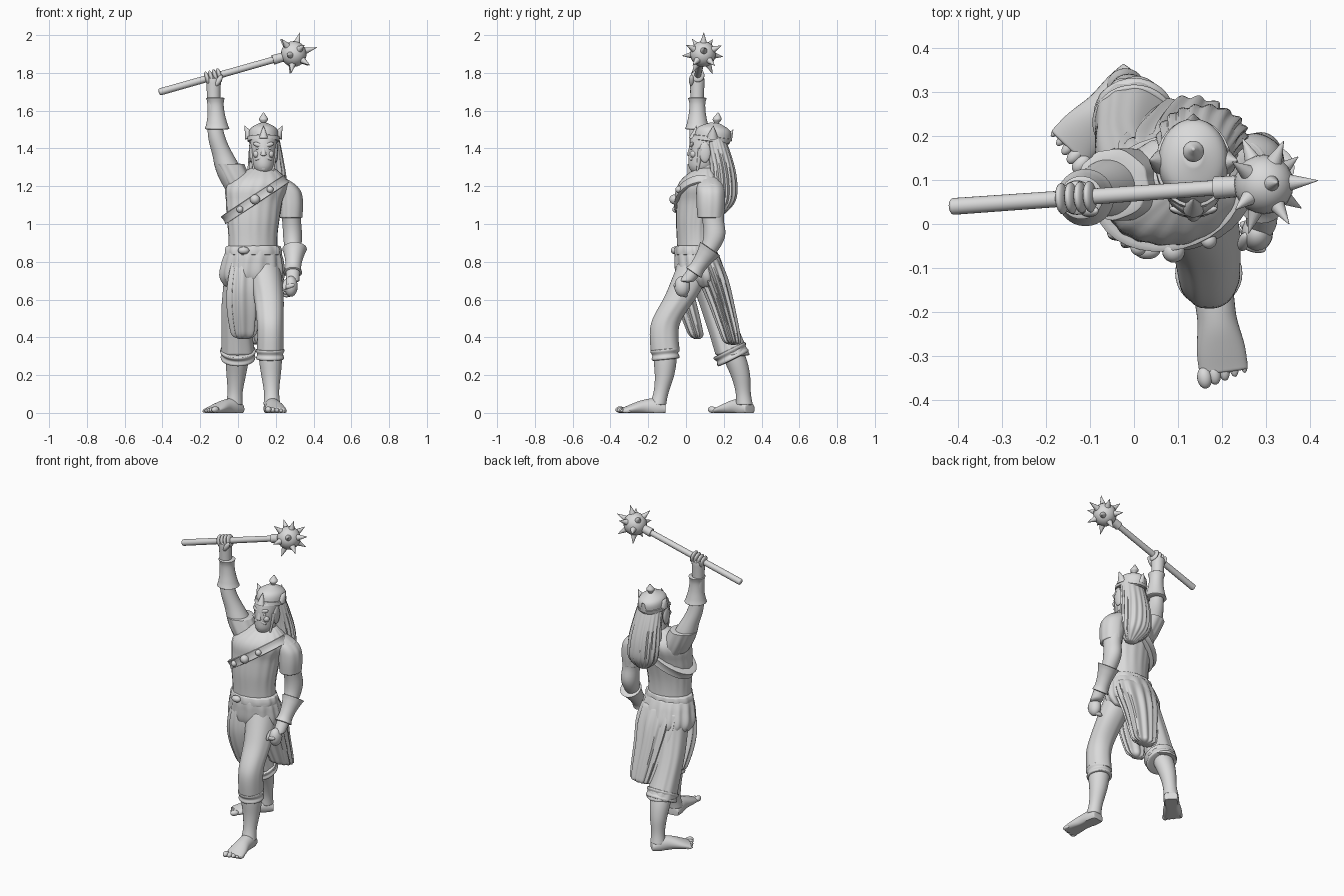
import bpy
import bmesh
from math import sin, cos, pi, radians, sqrt
from mathutils import Vector, Matrix

default = bpy.data.objects.get("Cube")
if default:
    bpy.data.objects.remove(default)

plain_grey = bpy.data.materials.new("plain_grey")
plain_grey.use_nodes = True
colour = (0.7, 0.7, 0.7, 1)
plain_grey.diffuse_color = colour
plain_grey.node_tree.nodes["Principled BSDF"].inputs["Base Color"].default_value = colour
X, Y, Z = Vector((1, 0, 0)), Vector((0, 1, 0)), Vector((0, 0, 1))
SIDES = (("right", -1), ("left", 1))


def finish(name, bm):
    """Turn a bmesh into a smooth shaded object."""
    bmesh.ops.recalc_face_normals(bm, faces=bm.faces)
    mesh = bpy.data.meshes.new(name)
    bm.to_mesh(mesh)
    bm.free()
    mesh.materials.append(plain_grey)
    mesh.shade_smooth()
    mesh.set_sharp_from_angle(angle=radians(45))
    bpy.context.collection.objects.link(bpy.data.objects.new(name, mesh))


def sample(values, t):
    """Smooth curve through evenly spaced numbers or points."""
    last = len(values) - 1
    if last == 0:
        return values[0]
    i = min(int(t * last), last - 1)
    a, b, c, d = (values[max(0, min(last, i + k))] for k in (-1, 0, 1, 2))
    s = t * last - i
    return b + (c - a + (a * 2 - b * 5 + c * 4 - d + ((b - c) * 3 + d - a) * s) * s) * (s / 2)


def tube(name, path, widths, flat=(1,), u=X, v=Y, folds=0, depth=0, soft=.03, rings=32):
    """Elliptical body along a path, with round ends and optional cloth folds; stays above ground."""
    path = [Vector(point) for point in path]
    sides = 96 if folds else 32
    bm = bmesh.new()
    loops = []
    for j in range(rings + 1):
        t = (1 - cos(pi * j / rings)) / 2
        end = min(1, t / soft, (1 - t) / soft)
        radius = sample(widths, t) * max(.05, sqrt(1 - (1 - end) ** 2))
        loop = []
        for i in range(sides):
            angle = 2 * pi * i / sides
            wave = cos(folds * angle + sin(3 * angle) + t) * min(1, 3 * t)
            r = radius * (1 + depth * wave)
            place = sample(path, t) + u * (r * cos(angle)) + v * (r * sample(flat, t) * sin(angle))
            place.z = max(place.z, 0)
            loop.append(bm.verts.new(place))
        loops.append(loop)
    for low, high in zip(loops, loops[1:]):
        for i in range(sides):
            bm.faces.new((low[i - 1], low[i], high[i], high[i - 1]))
    bm.faces.new(loops[0])
    bm.faces.new(loops[-1])
    finish(name, bm)


def placed(centre, direction):
    """Matrix that moves to a centre and turns local z to a direction."""
    return Matrix.Translation(centre) @ direction.to_track_quat("Z", "Y").to_matrix().to_4x4()


def ball(name, centre, radii, along=Z):
    bm = bmesh.new()
    bmesh.ops.create_uvsphere(bm, u_segments=20, v_segments=12, radius=1,
                              matrix=placed(centre, Vector(along)) @ Matrix.Diagonal((*radii, 1)))
    finish(name, bm)


def rod(name, start, end, start_radius, end_radius=.001):
    start, end = Vector(start), Vector(end)
    bm = bmesh.new()
    bmesh.ops.create_cone(bm, cap_ends=True, segments=20, radius1=start_radius, radius2=end_radius,
                          depth=(end - start).length, matrix=placed((start + end) / 2, end - start))
    finish(name, bm)


# Tunic, turned slightly so the raised arm leads
turn = Matrix.Rotation(radians(10), 3, "Z")
turned = dict(u=turn @ X, v=turn @ Y)
tube("tunic", [(.08, .05, .84), (.08, .05, 1), (.09, .07, 1.15), (.13, .1, 1.3)],
     (.13, .13, .14, .15, .16, .06), (.74,), **turned, folds=17, depth=.012)
tube("neck", [(.13, .11, 1.2), (.13, .1, 1.36)], (.06, .05))
tube("collar", [(.13, .1, 1.25), (.13, .1, 1.28)], (.08,), (.9,), **turned, soft=.3)

# Waist sash, hips and hanging cloth
tube("waist_sash", [(.08, .05, .83), (.08, .05, .89)], (.15, .15, .14), (.73,), folds=13, depth=.02, soft=.2)
ball("sash_knot", (.03, -.06, .86), (.03, .02, .02))
tube("trouser_hips", [(.08, .05, .87), (.07, .09, .66)], (.14, .16, .17, .13), (.76,), folds=15, depth=.03, soft=.1)
tube("front_drape", [(.03, 0, .87), (.02, -.01, .65), (.03, .06, .39)], (.04, .07, .08, .06), (.6,),
     folds=9, depth=.09, soft=.1)
tube("rear_drape", [(.09, .1, .83), (.1, .18, .6), (.13, .25, .36)], (.13, .14, .12, .1, .08), (.55,),
     folds=14, depth=.09, soft=.08)

# Striding trouser legs
tube("left_trouser", [(.13, .06, .8), (.16, -.02, .63), (.17, -.11, .47), (.17, -.11, .32)],
     (.09, .08, .07, .07), (1.1,), folds=7, depth=.012)
tube("right_trouser", [(.02, .08, .8), (-.01, .16, .55), (0, .25, .3)], (.09, .08, .08, .09), folds=9, depth=.02)


def lower_leg(word, knee, ankle, heading, inner, cuff_size, cuff_tilt):
    """Bare shin, rolled trouser cuff and foot with toes."""
    knee, ankle = Vector(knee), Vector(ankle)
    calf = (knee + ankle) / 2 + Y * .015
    tube(f"{word}_shin", [knee, calf, ankle], (.06, .06, .05, .04, .045))
    across = (Y + Z * cuff_tilt).normalized()
    lift = X.cross(across) * .03
    hem = knee - Z * .03
    tube(f"{word}_cuff", [hem - lift, hem + lift], [cuff_size * k for k in (.95, 1, .93, 1.03, 1)],
         v=across, soft=.1)
    ahead = Vector(heading).normalized()
    aside = ahead.cross(Z) * inner
    heel = ankle - ahead * .04
    heel.z = .02
    tube(f"{word}_foot", [heel, heel + ahead * .11 + Z * .01, heel + ahead * .23 - Z * .01],
         (.04, .045, .045, .055, .055), (.8, 1.1, .9, .5, .3), aside, Z)
    for i in range(5):
        size = .017 - .002 * i
        tip = heel + ahead * (.235 - .006 * i) + aside * (.045 - .023 * i)
        tip.z = size
        ball(f"{word}_toe_{i + 1}", tip, (size, size, .025), ahead)


lower_leg("left", (.17, -.11, .34), (.18, -.15, .04), (.13, -1, 0), 1, .074, .1)
lower_leg("right", (0, .24, .34), (-.02, .31, .04), (-.7, -.75, 0), -1, .092, .5)


def bracer(word, elbow, wrist):
    """Forearm guard flared at both ends."""
    elbow, wrist = Vector(elbow), Vector(wrist)
    tube(f"{word}_bracer", [elbow, wrist], (.066, .055, .045, .042, .05), v=X.cross(elbow - wrist).normalized())


# Raised right arm
tube("right_arm", [(0, .09, 1.17), (-.07, .08, 1.34), (-.12, .06, 1.5), (-.13, .06, 1.78)],
     (.06, .07, .055, .045, .035, .04))
tube("right_sleeve", [(.03, .09, 1.15), (-.05, .09, 1.32)], (.07, .08, .08), folds=9, depth=.02)
bracer("right", (-.11, .06, 1.5), (-.12, .06, 1.67))

# Lowered left arm with a fist
tube("left_arm", [(.25, .13, 1.22), (.28, .14, 1.05), (.29, .14, .9), (.29, 0, .69)],
     (.05, .06, .05, .05, .04, .035), (1.15,))
tube("left_sleeve", [(.2, .12, 1.25), (.27, .13, 1.17), (.28, .13, 1.03)], (.04, .06, .065, .06), (1.15,),
     folds=8, depth=.015)
bracer("left", (.3, .13, .87), (.29, .04, .74))
fist = Vector((.28, -.02, .67))
ball("left_palm", fist, (.036, .042, .055))
for i in range(4):
    knuckle = fist + Vector((-.01, -.03, 0)) + (Y - Z) * (.014 * i)
    ball(f"left_finger_{i + 1}", knuckle, (.014, .014, .032), (1, -.3, .3))
ball("left_thumb", fist + Vector((-.03, -.02, .01)), (.014, .014, .035), (-.2, -.6, -1))

# Head, face and ear guards, measured from a point between the eyes
face = Vector((.135, .03, 1.4))


def at(x, y, z):
    return face + Vector((x, y, z))


tube("head", [at(0, .045, -.13), at(0, .06, -.04), at(0, .085, .07)], (.035, .055, .063, .07, .07), (1.22,), soft=.1)
tube("nose", [at(0, -.01, -.04), at(0, 0, .02)], (.017, .01), soft=.2)
ball("lower_lip", at(0, -.005, -.075), (.02, .01, .008))
ball("chin", at(0, .005, -.105), (.022, .016, .016))
for word, side in SIDES:
    ball(f"{word}_brow", at(side * .03, 0, .02), (.009, .012, .026), (side, .25, .3))
    ball(f"{word}_eye", at(side * .03, 0, 0), (.012, .008, .007))
    ball(f"{word}_moustache", at(side * .02, -.005, -.05), (.009, .01, .026), (side, .25, -.45))
    ball(f"{word}_cheek", at(side * .036, .01, -.03), (.02, .018, .02))
    ball(f"{word}_ear_guard", at(side * .066, .07, -.02), (.012, .03, .055))
    rod(f"{word}_side_lock", at(side * .06, .05, 0), at(side * .05, .03, -.12), .017, .005)
    rod(f"{word}_helmet_point", at(side * .07, .11, .06), at(side * .1, .115, .12), .03)

# Pointed helmet
level = Y - Z * .12
tube("helmet", [at(0, .105, .03), at(0, .125, .135)], (.075, .08, .07, .02), (1.2,), v=level)
tube("helmet_band", [at(0, .1, .035), at(0, .11, .065)], (.086,), (1.17,), v=level, soft=.2)
tube("helmet_finial", [at(0, .13, .12), at(0, .14, .19)], (.02, .013, .024, .012, .003))
rod("helmet_front_point", at(0, .01, .05), at(0, .025, .12), .026)
rod("helmet_back_point", at(0, .19, .05), at(0, .22, .1), .026)

# Long hair down the back
tube("hair", [(.14, .15, 1.47), (.15, .19, 1.3), (.16, .2, 1.15), (.18, .18, 1.05)],
     (.075, .09, .1, .09, .03), (.7,), folds=18, depth=.05)

# Shoulder strap with bosses
slope = Vector((1, .1, .66))
across = slope.cross(Y).normalized() * .026
middle = Vector((.09, .07, 1.13))
tube("shoulder_strap", [middle - across, middle + across], (.17, .166, .17), (.78,), slope, Y, soft=.1)
for word, shift, size in (("lower", -.08, .018), ("middle", 0, .026), ("upper", .08, .018)):
    ball(f"{word}_strap_boss", middle + slope * shift - Y * (.132 - abs(shift) / 5), (size, size, size))

# Spiked mace held overhead
butt, head = Vector((-.41, .04, 1.7)), Vector((.295, .09, 1.9))
axis = (head - butt).normalized()
rod("mace_shaft", butt, head, .019, .017)
ball("mace_butt", butt, (.019, .019, .01), axis)
rod("mace_socket", head - axis * .115, head - axis * .05, .026, .024)
ball("mace_head", head, (.068, .068, .068))
rod("mace_tip_spike", head + axis * .05, head + axis * .128, .022)
upward = axis.cross(Y).normalized()
sideways = axis.cross(upward)
for word, lean, count, phase in (("front", 58, 5, 0), ("rear", 112, 6, .5)):
    for i in range(count):
        angle = 2 * pi * (i + phase) / count
        outward = upward * cos(angle) + sideways * sin(angle)
        spike = axis * cos(radians(lean)) + outward * sin(radians(lean))
        rod(f"mace_{word}_spike_{i + 1}", head + spike * .05, head + spike * .117, .022)

# Fingers gripping the shaft
grip = butt + axis * .29
for i in range(4):
    ball(f"right_finger_{i + 1}", grip + axis * (.022 * (i - 1.5)), (.036, .038, .013), axis)
ball("right_thumb", grip + Vector((.03, -.03, -.02)), (.014, .014, .035), (.6, 0, 1))
